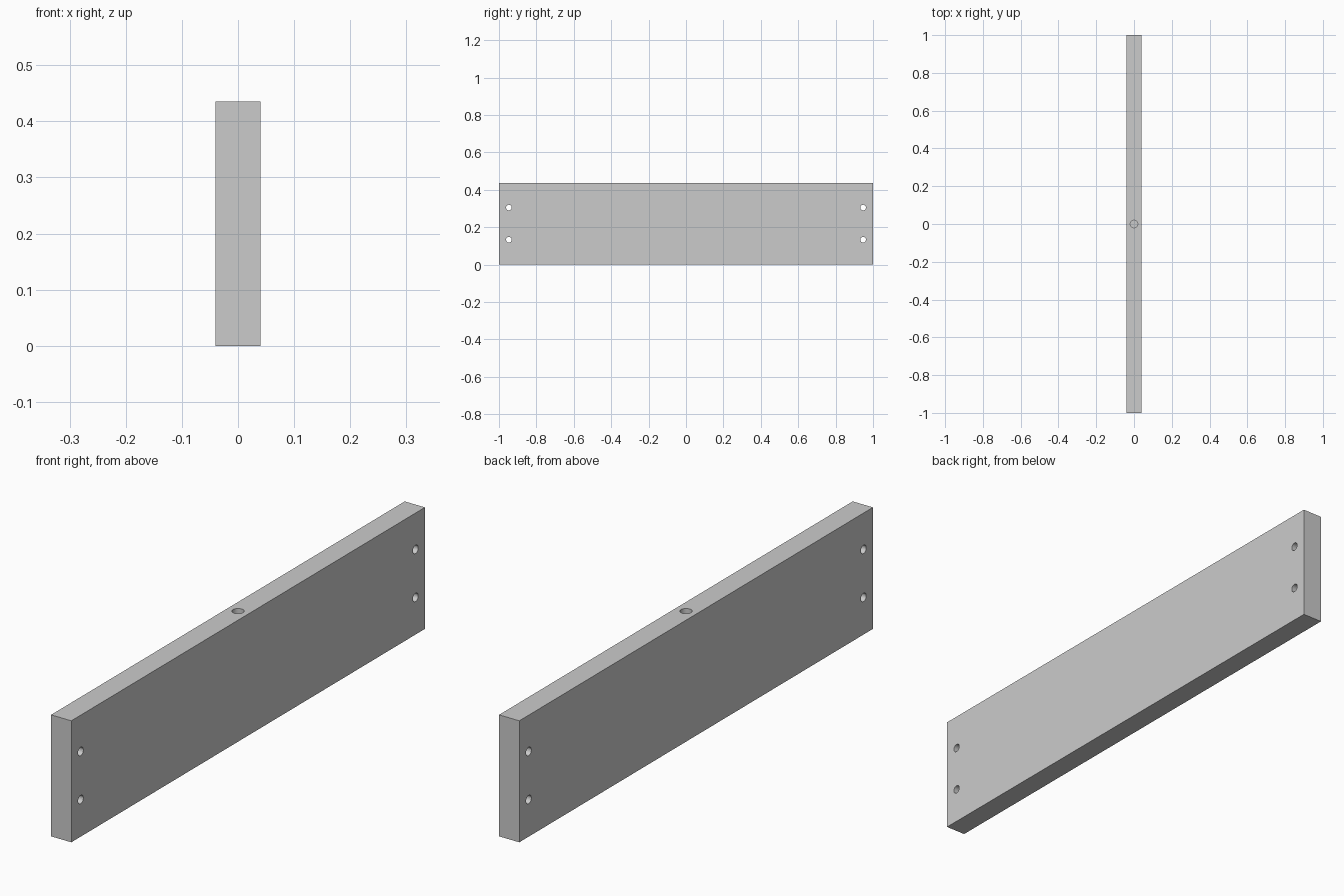
import bpy
import math

if "Cube" in bpy.data.objects:
    bpy.data.objects.remove(bpy.data.objects["Cube"])

HALF_T, HALF_L, HEIGHT = 0.04, 1.0, 0.435


def make_cutter(name, radius, depth, location, rotation=(0, 0, 0)):
    bpy.ops.mesh.primitive_cylinder_add(vertices=32, radius=radius, depth=depth,
                                        location=location, rotation=rotation)
    cutter = bpy.context.object
    cutter.name = name
    return cutter


# Plain board
bpy.ops.mesh.primitive_cube_add(size=1, location=(0, 0, HEIGHT / 2))
board = bpy.context.object
board.name = "drilled_board"
board.scale = (2 * HALF_T, 2 * HALF_L, HEIGHT)
bpy.ops.object.transform_apply(location=True, rotation=False, scale=True)

# Two through holes at each end
cutters = [make_cutter("end_hole_cutter", 0.015, 0.2, (0, side * 0.947, z),
                       (0, math.pi / 2, 0))
           for side in (-1, 1) for z in (0.133, 0.305)]

# Blind hole in the middle of the top edge
hole_depth = 0.1
cutters.append(make_cutter("top_hole_cutter", 0.02, 2 * hole_depth, (0, 0, HEIGHT)))

# Drill the holes
bpy.context.view_layer.objects.active = board
for cutter in cutters:
    mod = board.modifiers.new("drill", 'BOOLEAN')
    mod.operation = 'DIFFERENCE'
    mod.solver = 'EXACT'
    mod.object = cutter
    bpy.ops.object.modifier_apply(modifier=mod.name)
    bpy.data.objects.remove(cutter, do_unlink=True)

# Smooth hole walls, sharp edges
board.select_set(True)
bpy.ops.object.shade_smooth_by_angle(angle=math.radians(30))
